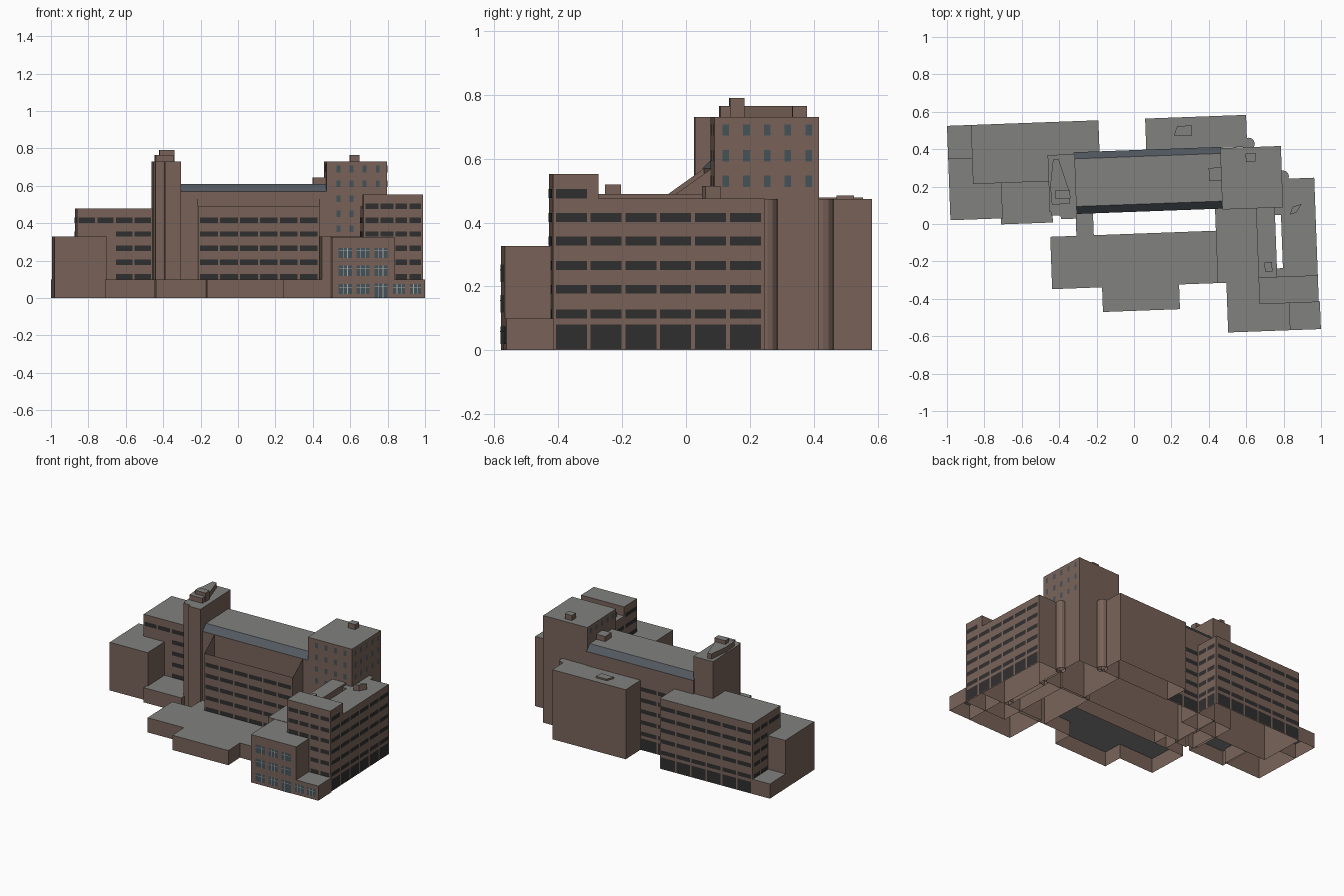
import bpy, bmesh, math
from mathutils import Matrix, Vector

if "Cube" in bpy.data.objects:
    bpy.data.objects.remove(bpy.data.objects["Cube"])

# the whole plan is turned slightly against the grid
TURN = Matrix.Rotation(math.radians(2.1), 4, 'Z')


def mat(name, c):
    m = bpy.data.materials.new(name)
    m.diffuse_color = (*c, 1)
    m.use_nodes = True
    m.node_tree.nodes["Principled BSDF"].inputs["Base Color"].default_value = m.diffuse_color
    return m


BRICK = mat("brick", (0.19, 0.125, 0.1))
ROOF = mat("roof", (0.22, 0.225, 0.215))
DARK = mat("dark_glass", (0.03, 0.028, 0.028))
BLUE = mat("blue_glass", (0.06, 0.085, 0.1))
SLATE = mat("slate", (0.085, 0.1, 0.115))
FRAME = mat("frame", (0.4, 0.42, 0.4))


def make(name, faces, mats):
    """faces: list of (points, material index)"""
    bm = bmesh.new()
    for pts, mi in faces:
        f = bm.faces.new([bm.verts.new(TURN @ Vector(p)) for p in pts])
        f.material_index = mi
    bmesh.ops.remove_doubles(bm, verts=bm.verts, dist=1e-5)
    me = bpy.data.meshes.new(name)
    bm.to_mesh(me)
    bm.free()
    for m in mats:
        me.materials.append(m)
    ob = bpy.data.objects.new(name, me)
    bpy.context.collection.objects.link(ob)
    return ob


def prism(name, pts, top, base=0.0, roof=ROOF):
    """open-bottomed block over a counter-clockwise outline"""
    n = len(pts)
    faces = [([(*p, top) for p in pts], 1)]
    for i in range(n):
        a, b = pts[i], pts[(i + 1) % n]
        faces.append(([(*a, base), (*b, base), (*b, top), (*a, top)], 0))
    return make(name, faces, [BRICK, roof])


def block(name, u0, u1, v0, v1, top, base=0.0, roof=ROOF):
    return prism(name, [(u0, v0), (u1, v0), (u1, v1), (u0, v1)], top, base, roof)


def panels(name, a, b, rects, m, off=0.002):
    """flat panels on the wall a-b, outside is to the right of a->b"""
    a, b = Vector(a), Vector(b)
    d = (b - a).normalized()
    o = a + Vector((d.y, -d.x)) * off
    faces = []
    for s0, s1, z0, z1 in rects:
        p, q = o + d * s0, o + d * s1
        faces.append(([(*p, z0), (*q, z0), (*q, z1), (*p, z1)], 0))
    return make(name, faces, [m])


ROWS = [(0.1, 0.128), (0.177, 0.205), (0.252, 0.28), (0.328, 0.356), (0.402, 0.43)]
GROUND = [(0.004, 0.08)]


def strips(name, a, b, n, rows, gap=0.012):
    pitch = (Vector(b) - Vector(a)).length / n
    panels(name, a, b, [(i * pitch + gap / 2, (i + 1) * pitch - gap / 2, z0, z1)
                        for i in range(n) for z0, z1 in rows], DARK)


def grid(name, a, b, cs, zs, w=0.021, h=0.036):
    panels(name, a, b, [(c - w / 2, c + w / 2, z - h / 2, z + h / 2)
                        for c in cs for z in zs], BLUE)


# left wing and its lower blocks
block("left_wing", -0.852, -0.17, 0.245, 0.561, 0.478)
prism("left_mid_block", [(-0.98, 0.056), (-0.70, 0.056), (-0.70, 0.245), (-0.852, 0.245),
                         (-0.852, 0.385), (-0.98, 0.385)], 0.328)
block("left_rear_low", -0.98, -0.852, 0.385, 0.561, 0.1)
block("left_front_low", -0.71, -0.433, 0.024, 0.245, 0.1)
strips("left_wing_back_windows", (-0.175, 0.561), (-0.85, 0.561), 6, GROUND + ROWS)
strips("left_wing_west_windows", (-0.852, 0.555), (-0.852, 0.39), 2, ROWS)
strips("left_wing_west_upper_windows", (-0.852, 0.385), (-0.852, 0.25), 1, ROWS[4:])
strips("left_wing_east_windows", (-0.17, 0.40), (-0.17, 0.555), 2, GROUND + ROWS)
strips("left_wing_front_windows", (-0.65, 0.245), (-0.45, 0.245), 2, ROWS)
strips("left_wing_front_upper_windows", (-0.85, 0.245), (-0.65, 0.245), 2, ROWS[4:])

# left tower with stepped front
prism("left_tower", [(-0.448, 0.08), (-0.44, 0.08), (-0.44, 0.06), (-0.39, 0.06), (-0.39, 0.04),
                     (-0.303, 0.04), (-0.303, 0.385), (-0.448, 0.385)], 0.73)
prism("left_tower_penthouse", [(-0.435, 0.12), (-0.34, 0.12), (-0.34, 0.19), (-0.39, 0.36),
                               (-0.42, 0.36), (-0.44, 0.22)], 0.765, 0.73)
block("left_tower_cap", -0.415, -0.335, 0.15, 0.195, 0.79, 0.73)

# central slab with slate slopes front and back
prof = [(0.065, 0), (0.065, 0.57), (0.105, 0.61), (0.36, 0.61), (0.395, 0.57), (0.395, 0)]
pm = [0, 2, 1, 2, 0]
u0, u1 = -0.31, 0.48
make("central_slab",
     [([(u0, *prof[i]), (u1, *prof[i]), (u1, *prof[i + 1]), (u0, *prof[i + 1])], pm[i])
      for i in range(5)] +
     [([(u0, *p) for p in prof], 0), ([(u1, *p) for p in reversed(prof)], 0)],
     [BRICK, ROOF, SLATE])
strips("slab_back_windows", (0.08, 0.395), (-0.17, 0.395), 2, GROUND + ROWS)
block("slab_roof_box", 0.41, 0.475, 0.215, 0.285, 0.645, 0.61)

# open-topped atrium: front wall and sloping side walls
side = [(-0.05, 0), (0.065, 0), (0.065, 0.57), (-0.05, 0.488)]
make("atrium_walls",
     [([(u, *p) for p in side], 0) for u in (-0.215, 0.435)] +
     [([(-0.215, -0.05, 0), (0.435, -0.05, 0), (0.435, -0.05, 0.488), (-0.215, -0.05, 0.488)], 0)],
     [BRICK])
strips("atrium_windows", (-0.21, -0.05), (0.43, -0.05), 6, ROWS)

# front podium
prism("front_podium", [(-0.45, -0.332), (-0.183, -0.332), (-0.183, -0.464), (0.229, -0.464),
                       (0.229, -0.332), (0.436, -0.332), (0.436, -0.052), (-0.45, -0.052)], 0.1)
block("podium_link", -0.31, -0.217, -0.052, 0.065, 0.1)

# rear block
block("rear_block", 0.08, 0.62, 0.39, 0.561, 0.474)
prism("rear_roof_box", [(0.23, 0.465), (0.325, 0.46), (0.33, 0.515), (0.25, 0.515)], 0.485, 0.474)

# right tower
block("right_tower", 0.475, 0.80, 0.06, 0.388, 0.73)
Z = [0.37, 0.45, 0.53, 0.61, 0.69]
grid("right_tower_front_windows", (0.475, 0.06), (0.80, 0.06), [0.065, 0.135, 0.205, 0.275], Z)
grid("right_tower_side_windows", (0.80, 0.06), (0.80, 0.388),
     [0.035 + 0.065 * i for i in range(5)], Z[2:])
grid("right_tower_west_windows", (0.475, 0.388), (0.475, 0.06),
     [0.04 + 0.062 * i for i in range(5)], [0.66, 0.695][1:])
block("right_tower_roof_box", 0.61, 0.662, 0.31, 0.355, 0.765, 0.73)

# right wing, with an open slot beside the middle strip
block("middle_low_block", 0.436, 0.66, -0.332, 0.075, 0.328)
block("middle_strip", 0.655, 0.755, -0.31, 0.06, 0.49)
block("slot_end_front", 0.755, 0.787, -0.31, -0.265, 0.475)
block("slot_end_back", 0.755, 0.80, 0.02, 0.06, 0.475)
block("right_wing", 0.787, 0.972, -0.31, 0.212, 0.475)
block("right_wing_front", 0.655, 0.972, -0.453, -0.31, 0.552)
strips("right_wing_east_windows", (0.972, -0.45), (0.972, 0.205), 6, GROUND + ROWS)
strips("right_wing_top_window", (0.972, -0.45), (0.972, -0.34), 1, [(0.475, 0.505)])
FR = ROWS + [(0.477, 0.505)]
strips("right_wing_front_windows", (0.82, -0.453), (0.968, -0.453), 2, FR)
strips("right_wing_front_upper_windows", (0.66, -0.453), (0.82, -0.453), 2, FR[3:])
strips("right_wing_west_windows", (0.655, -0.315), (0.655, -0.45), 1, FR[3:])
strips("middle_strip_windows", (0.655, 0.05), (0.655, -0.31), 3, FR[3:5])
prism("right_wing_roof_box", [(0.835, 0.02), (0.87, 0.03), (0.90, 0.075), (0.85, 0.06)], 0.515, 0.475)
block("middle_roof_box", 0.69, 0.73, -0.28, -0.23, 0.52, 0.49)

# rounded corner columns
for n, (cu, cv, r) in enumerate([(0.627, 0.405, 0.034), (0.805, 0.225, 0.032)]):
    prism("corner_column_%d" % (n + 1),
          [(cu + r * math.cos(k * math.pi / 6), cv + r * math.sin(k * math.pi / 6))
           for k in range(12)], 0.474)

# low front block with paned windows
block("front_block", 0.482, 0.815, -0.598, -0.31, 0.326)
block("front_low_block", 0.815, 0.978, -0.598, -0.45, 0.1)
wins = [(s, s + 0.07, z, z + 0.055) for s in (0.035, 0.13, 0.225) for z in (0.02, 0.118, 0.213)]
wins[6] = (0.225, 0.295, 0.0, 0.078)
wins += [(0.325, 0.39, 0.02, 0.075), (0.415, 0.475, 0.02, 0.075)]
A, B = (0.482, -0.598), (0.978, -0.598)
panels("front_block_glass", A, B, wins, BLUE)
bars = []
for s0, s1, z0, z1 in wins:
    for k in (1, 2):
        c = s0 + (s1 - s0) * k / 3
        bars.append((c - 0.0015, c + 0.0015, z0, z1))
    bars.append((s0, s1, z1 - 0.018, z1 - 0.0155))
panels("front_block_window_bars", A, B, bars, FRAME, 0.004)
